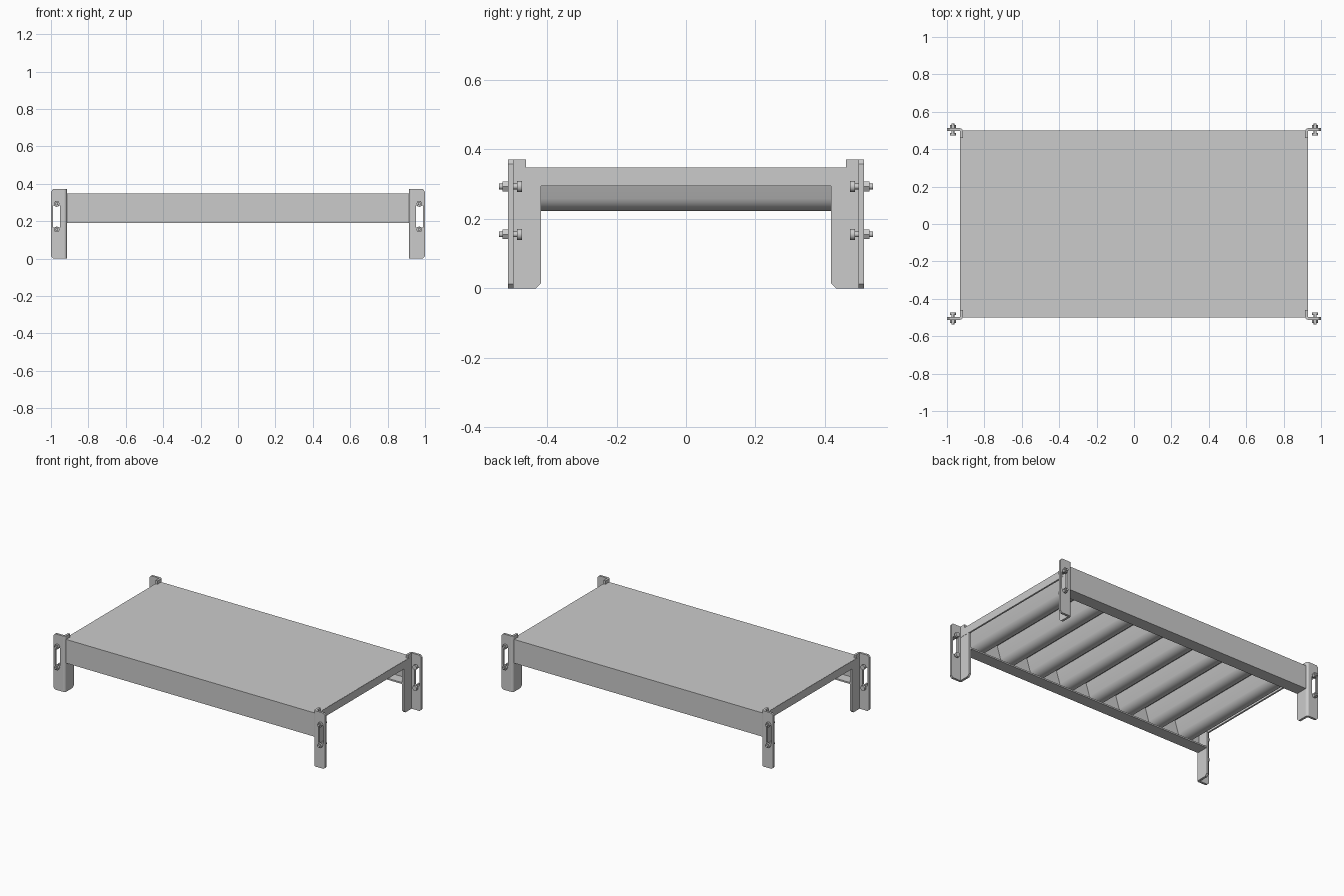
import bpy, bmesh
from math import sin, cos, pi, radians
from mathutils import Vector

if "Cube" in bpy.data.objects:
    bpy.data.objects.remove(bpy.data.objects["Cube"])


def prism(name, pts, axis, a, b, smooth=False):
    """Extrude a 2D outline along an axis from a to b."""
    place = {'x': lambda u, v, w: (w, u, v),
             'y': lambda u, v, w: (u, w, v),
             'z': lambda u, v, w: (u, v, w)}[axis]
    bm = bmesh.new()
    face = bm.faces.new([bm.verts.new(place(u, v, a)) for u, v in pts])
    ext = bmesh.ops.extrude_face_region(bm, geom=[face])
    move = Vector(place(0, 0, b - a))
    bmesh.ops.translate(bm, vec=move, verts=[g for g in ext['geom'] if isinstance(g, bmesh.types.BMVert)])
    bmesh.ops.recalc_face_normals(bm, faces=bm.faces[:])
    mesh = bpy.data.meshes.new(name)
    bm.to_mesh(mesh)
    bm.free()
    obj = bpy.data.objects.new(name, mesh)
    bpy.context.collection.objects.link(obj)
    if smooth:
        bpy.ops.object.select_all(action='DESELECT')
        obj.select_set(True)
        bpy.context.view_layer.objects.active = obj
        bpy.ops.object.shade_smooth_by_angle(angle=radians(35))
    return obj


def box(name, x0, x1, y0, y1, z0, z1):
    return prism(name, [(x0, y0), (x1, y0), (x1, y1), (x0, y1)], 'z', z0, z1)


def ring(u, v, r, n, start=0.0):
    return [(u + r * cos(start + 2 * pi * i / n), v + r * sin(start + 2 * pi * i / n)) for i in range(n)]


def mirror(obj, x, y):
    """Mirror about the world origin."""
    m = obj.modifiers.new('mirror', 'MIRROR')
    m.use_axis = (x, y, False)
    m.use_mirror_merge = False


# Deck: top sheet, long skirts with inward return lips, short end lips
box('deck_sheet', -0.93, 0.93, -0.5, 0.5, 0.338, 0.348)
mirror(box('side_skirt', -0.917, 0.917, -0.5, -0.488, 0.19, 0.347), False, True)
mirror(box('skirt_return_lip', -0.917, 0.917, -0.49, -0.418, 0.19, 0.2), False, True)
mirror(box('end_lip', 0.92, 0.931, -0.497, 0.497, 0.295, 0.347), True, False)

# Rounded stiffening ribs under the deck
for i in range(8):
    c, r, tilt = (i - 3.5) * 0.23, 0.055, radians(20)
    arc = [pi + tilt + (pi - 2 * tilt) * k / 12 for k in range(13)]
    outline = [(c - 0.078, 0.34)] + [(c + r * cos(t), 0.222 + r + r * sin(t)) for t in arc] + [(c + 0.078, 0.34)]
    prism(f'deck_rib_{i + 1}', outline, 'y', -0.489, 0.489, True)

# Slotted leg plate with clipped outer corners
plate = prism('leg_slotted_plate', [(0.93, 0), (0.988, 0), (1, 0.012), (1, 0.358), (0.988, 0.371), (0.93, 0.371)],
              'y', -0.512, -0.497)
cutter = box('slot_cutter', 0.951, 0.988, -0.55, -0.45, 0.165, 0.284)
cutter.hide_render = True
cutter.hide_viewport = True
cut = plate.modifiers.new('slot', 'BOOLEAN')
cut.operation = 'DIFFERENCE'
cut.solver = 'EXACT'
cut.object = cutter
mirror(plate, True, True)

# Folded corner of the leg
fold = [(0.93, -0.497)] + [(0.93 - 0.015 * sin(t), -0.497 - 0.015 * cos(t)) for t in [pi / 2 * k / 6 for k in range(7)]]
mirror(prism('leg_fold', fold, 'z', 0, 0.371, True), True, True)

# Inward leg web, stepped at the top and clipped at the foot
web = [(-0.497, 0), (-0.432, 0), (-0.417, 0.015), (-0.417, 0.335), (-0.46, 0.335), (-0.46, 0.371), (-0.497, 0.371)]
mirror(prism('leg_web', web, 'x', 0.915, 0.93), True, True)

# Bolts: shank, round head inside, hexagonal nut outside
for label, z in (('lower', 0.155), ('upper', 0.293)):
    for part, r, n, y0, y1 in (('shank', 0.008, 16, -0.538, -0.48),
                               ('head', 0.016, 16, -0.487, -0.472),
                               ('nut', 0.016, 6, -0.529, -0.511)):
        mirror(prism(f'{label}_bolt_{part}', ring(0.969, z, r, n), 'y', y0, y1, n > 6), True, True)
